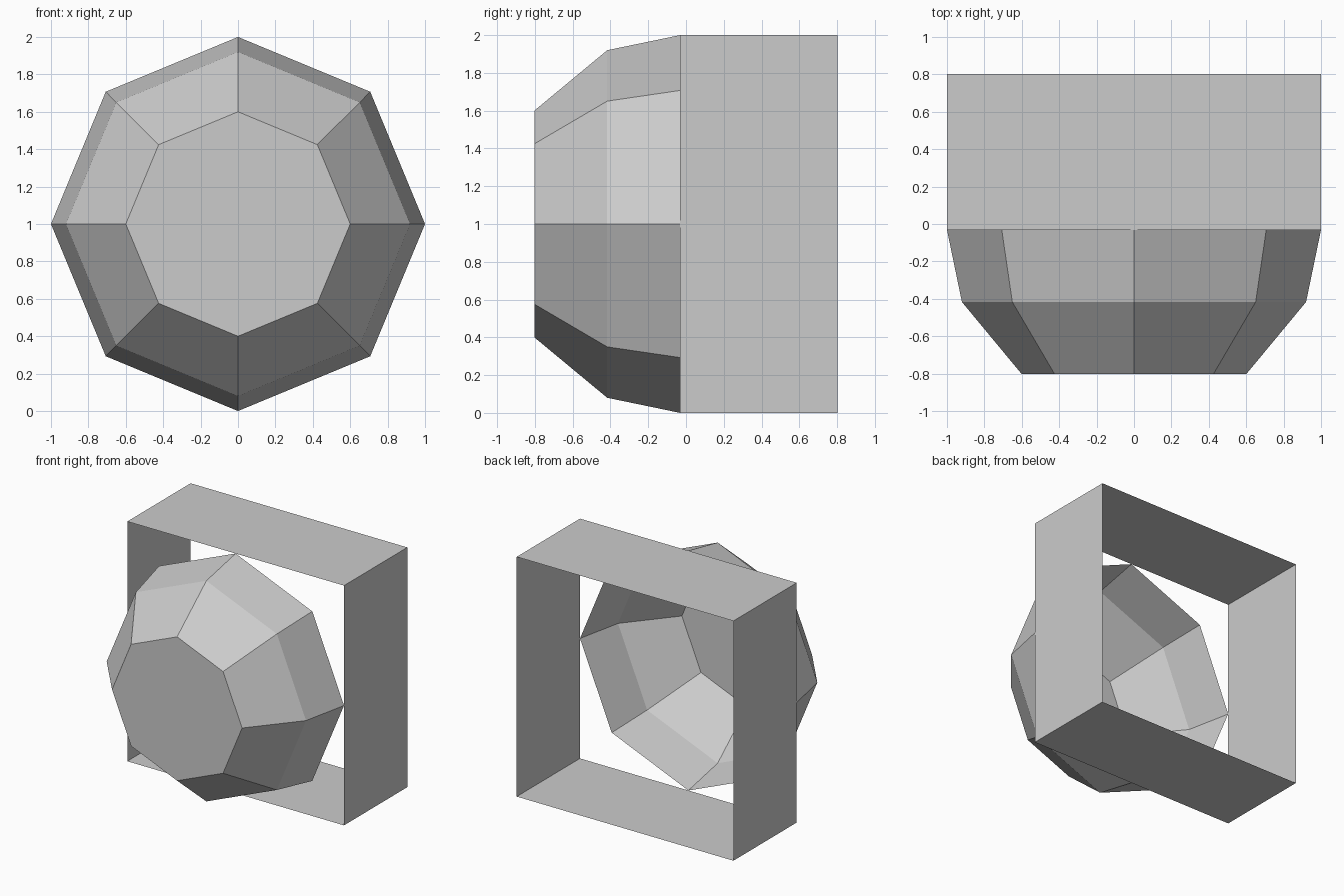
import bpy, bmesh
from math import cos, sin, pi

if "Cube" in bpy.data.objects:
    bpy.data.objects.remove(bpy.data.objects["Cube"])


def ring(bm, radius, y, sides, turn=0.0):
    """Regular polygon of vertices facing the front, centred at z = 1."""
    return [bm.verts.new((radius * cos(turn + 2 * pi * i / sides), y,
                          1 + radius * sin(turn + 2 * pi * i / sides)))
            for i in range(sides)]


def loft(name, profile, sides, turn=0.0, cap=False):
    """Flat-faced open shell through (radius, y) rings, back to front."""
    bm = bmesh.new()
    rings = [ring(bm, r, y, sides, turn) for r, y in profile]
    for a, b in zip(rings, rings[1:]):
        for i in range(sides):
            j = (i + 1) % sides
            bm.faces.new((a[i], a[j], b[j], b[i]))
    if cap:
        bm.faces.new(rings[-1])
    bmesh.ops.recalc_face_normals(bm, faces=bm.faces)
    # make sure the shell faces outwards
    f = bm.faces[:][0]
    c = f.calc_center_median()
    if f.normal.x * c.x + f.normal.z * (c.z - 1) < 0:
        bmesh.ops.reverse_faces(bm, faces=bm.faces)
    mesh = bpy.data.meshes.new(name)
    bm.to_mesh(mesh)
    bm.free()
    obj = bpy.data.objects.new(name, mesh)
    bpy.context.collection.objects.link(obj)
    return obj


# Thin square sleeve, open at front and back
loft("square_sleeve", [(2 ** 0.5, 0.803), (2 ** 0.5, -0.031)], 4, pi / 4)

# Eight-sided faceted dome, hollow behind, with a flat front cap
loft("faceted_dome", [(1.0, -0.031), (0.92, -0.417), (0.6, -0.803)], 8, cap=True)
